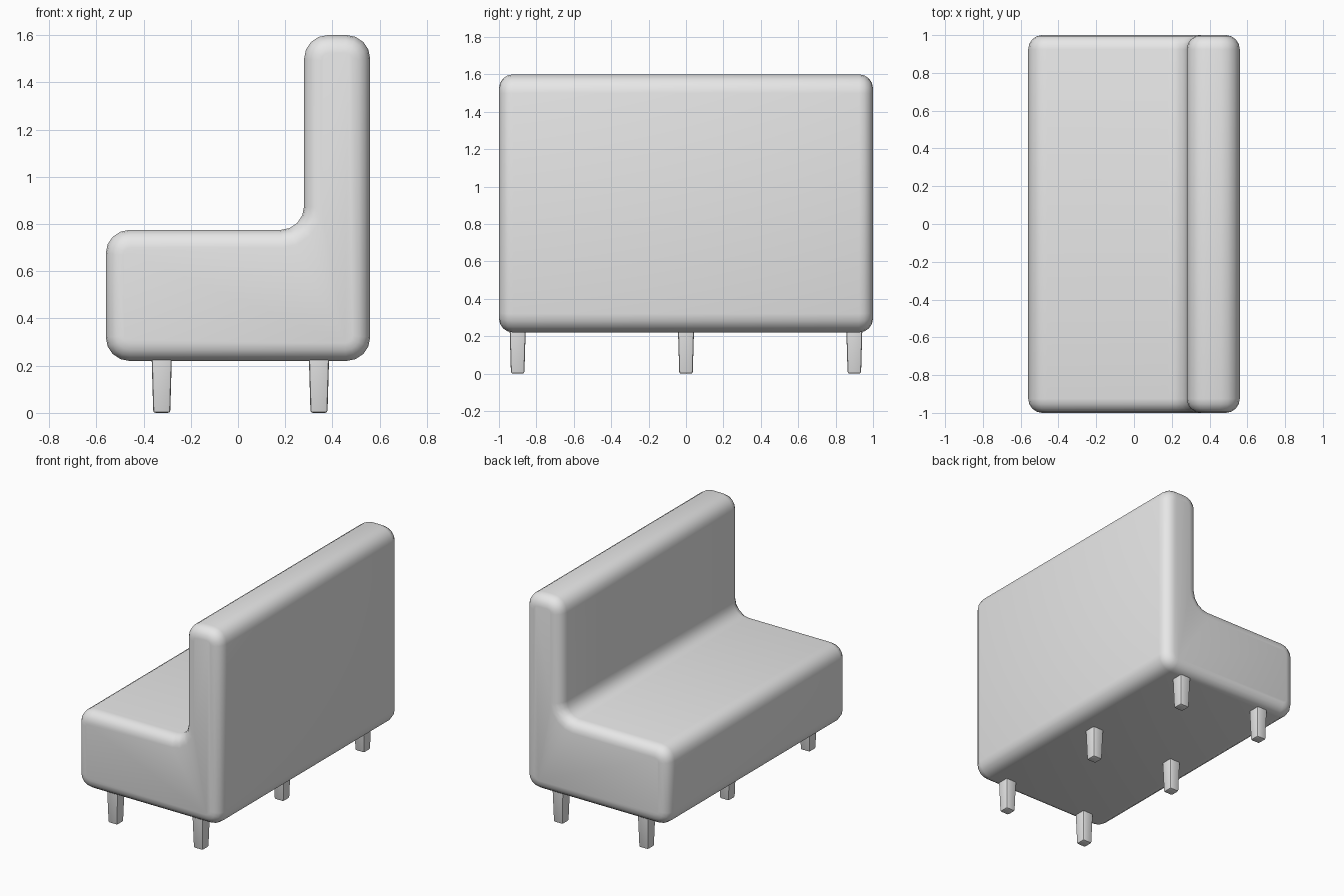
import bpy
import bmesh
import math

cube = bpy.data.objects.get("Cube")
if cube:
    bpy.data.objects.remove(cube, do_unlink=True)

grey = bpy.data.materials.new("light_grey")
grey.use_nodes = True
grey.diffuse_color = (0.8, 0.8, 0.8, 1)
grey.node_tree.nodes["Principled BSDF"].inputs["Base Color"].default_value = (0.8, 0.8, 0.8, 1)


def finish(bm, name, angle):
    bmesh.ops.recalc_face_normals(bm, faces=bm.faces)
    mesh = bpy.data.meshes.new(name)
    bm.to_mesh(mesh)
    bm.free()
    mesh.materials.append(grey)
    obj = bpy.data.objects.new(name, mesh)
    bpy.context.collection.objects.link(obj)
    bpy.ops.object.select_all(action="DESELECT")
    obj.select_set(True)
    bpy.context.view_layer.objects.active = obj
    bpy.ops.object.shade_smooth_by_angle(angle=math.radians(angle))
    return obj


def bevel(bm, edges, width, segments):
    bmesh.ops.bevel(bm, geom=edges, offset=width, offset_type="OFFSET",
                    segments=segments, profile=0.5, affect="EDGES")


# Upholstered body: L-shaped side profile extruded along the bench
profile = [(-0.56, 0.22), (0.56, 0.22), (0.56, 1.6),
           (0.28, 1.6), (0.28, 0.775), (-0.56, 0.775)]
bm = bmesh.new()
cap = bm.faces.new([bm.verts.new((x, -1, z)) for x, z in profile])
sweep = bmesh.ops.extrude_face_region(bm, geom=[cap], use_keep_orig=True)
bmesh.ops.translate(bm, vec=(0, 2, 0),
                    verts=[v for v in sweep["geom"] if isinstance(v, bmesh.types.BMVert)])
bmesh.ops.recalc_face_normals(bm, faces=bm.faces)

# Round the long corners first, then the rims of both ends
bevel(bm, [e for e in bm.edges if abs(e.verts[0].co.y - e.verts[1].co.y) > 1], 0.1, 4)
bevel(bm, [e for e in bm.edges if abs(e.verts[0].co.y - e.verts[1].co.y) < 0.01], 0.075, 4)
finish(bm, "bench_body", 40)


# Tapered legs with softened corners
def add_leg(name, x, y):
    bm = bmesh.new()
    bmesh.ops.create_cube(bm, size=1)
    for v in bm.verts:
        top = v.co.z > 0
        half = 0.043 if top else 0.036
        v.co = (math.copysign(half, v.co.x), math.copysign(half, v.co.y), 0.24 if top else 0)
    bevel(bm, [e for e in bm.edges if min(v.co.z for v in e.verts) < 0.1], 0.01, 2)
    leg = finish(bm, name, 40)
    leg.location = (x, y, 0)


for row, x in (("front", -0.323), ("back", 0.343)):
    for place, y in (("right", -0.9), ("middle", 0), ("left", 0.9)):
        add_leg(f"{row}_{place}_leg", x, y)
